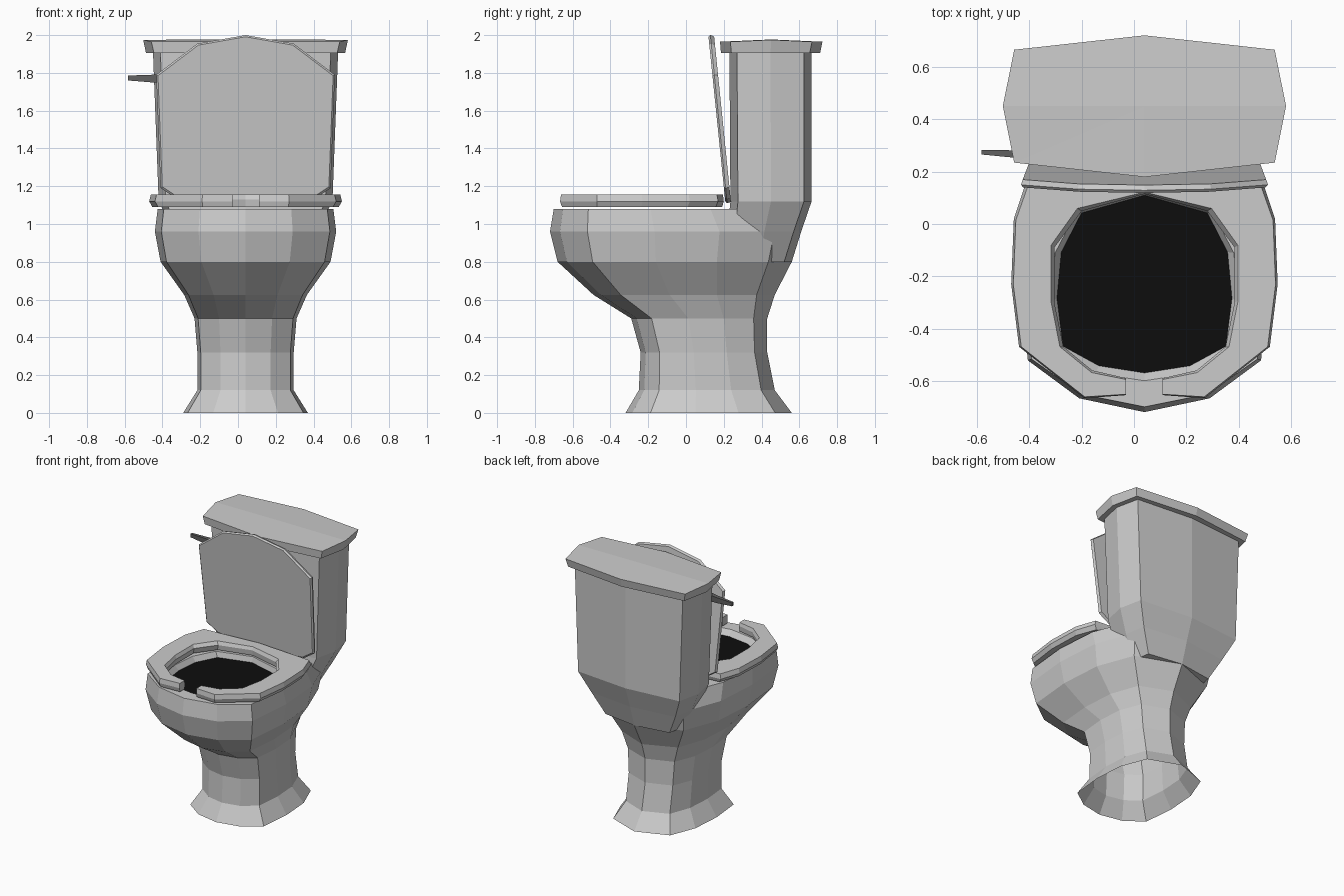
import bpy, bmesh

if "Cube" in bpy.data.objects:
    bpy.data.objects.remove(bpy.data.objects["Cube"])

CX = 0.04  # the fixture's own centre line (the lever makes the whole model lopsided)


def make(name, rings, close=True, cap_first=False, cap_last=False, color=None):
    """Skin a list of equal-length point rings into one flat-shaded object."""
    bm = bmesh.new()
    vr = [[bm.verts.new(p) for p in r] for r in rings]
    n = len(rings[0])
    for a, b in zip(vr, vr[1:]):
        for i in range(n if close else n - 1):
            j = (i + 1) % n
            bm.faces.new((a[i], a[j], b[j], b[i]))
    if cap_first:
        bm.faces.new(vr[0][::-1])
    if cap_last:
        bm.faces.new(vr[-1])
    bmesh.ops.recalc_face_normals(bm, faces=bm.faces[:])
    me = bpy.data.meshes.new(name)
    bm.to_mesh(me)
    bm.free()
    ob = bpy.data.objects.new(name, me)
    bpy.context.collection.objects.link(ob)
    if color:
        mat = bpy.data.materials.new(name + "_mat")
        mat.diffuse_color = color
        mat.use_nodes = True
        mat.node_tree.nodes["Principled BSDF"].inputs["Base Color"].default_value = mat.diffuse_color
        me.materials.append(mat)
    return ob


def mirror(half):
    """Half outline from x=0 front to x=0 back -> full outline."""
    return half + [(-x, y) for x, y in half[-2:0:-1]]


# 12-sided plan of the bowl: x as part of half width, y from front (0) to back (1)
PLAN = mirror([(0, 0), (.52, .04), (.93, .15), (1, .42), (.95, .68), (.72, .9), (0, 1)])


def plan_ring(z, w, y0, y1):
    return [(CX + x * w, y0 + y * (y1 - y0), z) for x, y in PLAN]


# Pedestal and bowl: z, half width, front y, back y (last two turn into the hole)
bowl = [(0, .33, -.32, .56), (.12, .255, -.25, .47), (.32, .255, -.24, .43),
        (.5, .27, -.29, .43), (.625, .325, -.49, .47), (.8, .45, -.68, .56),
        (.96, .48, -.72, .60), (1.08, .465, -.70, .52),
        (1.08, .36, -.60, .12), (1.04, .335, -.57, .11)]
make("bowl_and_pedestal", [plan_ring(*r) for r in bowl])

# Dark opening
hole = plan_ring(1.04, .335, -.57, .11)
make("bowl_opening", [hole], cap_last=True, color=(0.004, 0.004, 0.004, 1))


# Tank: eight-sided plan
def tank_ring(z, w, y0, y1, corner=.92, bow=.04, lift=0):
    half = [(0, y0), (w * corner, y0 + bow), (w, (y0 + y1) / 2), (w * corner, y1 - bow), (0, y1)]
    return [(CX + x, y, z + (lift if abs(x) == w else 0)) for x, y in mirror(half)]


make("tank", [tank_ring(.8, .29, .22, .56), tank_ring(.96, .38, .22, .61),
              tank_ring(1.12, .46, .235, .665), tank_ring(1.91, .49, .23, .665)],
     cap_first=True, cap_last=True)

# Tank cover with a slight ridge
cover = [tank_ring(1.905, .527, .185, .71, bow=.055),
         tank_ring(1.965, .542, .18, .722, bow=.055, lift=.01),
         [(CX, .451, 1.977)] * 8]
ob = make("tank_cover", cover, cap_first=True)
bm = bmesh.new()
bm.from_mesh(ob.data)
bmesh.ops.remove_doubles(bm, verts=bm.verts[:], dist=1e-4)
bm.to_mesh(ob.data)
bm.free()

# Seat: open-front ring, chamfered section swept between inner and outer outlines
outer = [(.07, -.655), (.23, -.667), (.48, -.47), (.51, -.23), (.5, .02), (.45, .17), (0, .2)]
inner = [(.07, -.59), (.2, -.56), (.31, -.47), (.345, -.3), (.345, -.09), (.24, .05), (0, .115)]


def seat_section(i, o, s):
    # (position from inner 0 to outer 1, height)
    prof = [(.05, 1.09), (.9, 1.09), (1, 1.12), (.95, 1.155), (.08, 1.155), (0, 1.13)]
    return [(CX + s * (i[0] + (o[0] - i[0]) * t), i[1] + (o[1] - i[1]) * t, z) for t, z in prof]


pairs = list(zip(inner, outer))
sections = [seat_section(i, o, 1) for i, o in pairs]
sections += [seat_section(i, o, -1) for i, o in pairs[-2::-1]]
make("seat", sections, cap_first=True, cap_last=True)

# Raised seat lid leaning against the tank
lid_half = [(0, 1.11), (.36, 1.13), (.45, 1.19), (.473, 1.79), (.255, 1.955), (0, 2.0)]


def lid_ring(offset, scale):
    zc = 1.55
    return [(CX + x * scale, .207 - (z - 1.12) * .1 + offset, zc + (z - zc) * scale)
            for x, z in mirror(lid_half)]


make("seat_lid", [lid_ring(0, .98), lid_ring(.01, 1), lid_ring(.03, .985)],
     cap_first=True, cap_last=True)


# Flush lever: tapered bar on the tank front
def lever_ring(x, y, z, h, t):
    return [(x, y - t, z - h), (x, y + t, z - h), (x, y + t, z + h), (x, y - t, z + h)]


make("flush_lever", [lever_ring(-.36, .258, 1.77, .025, .02), lever_ring(-.46, .268, 1.77, .02, .014),
                     lever_ring(-.583, .275, 1.773, .013, .009)],
     cap_first=True, cap_last=True, color=(.12, .12, .12, 1))
